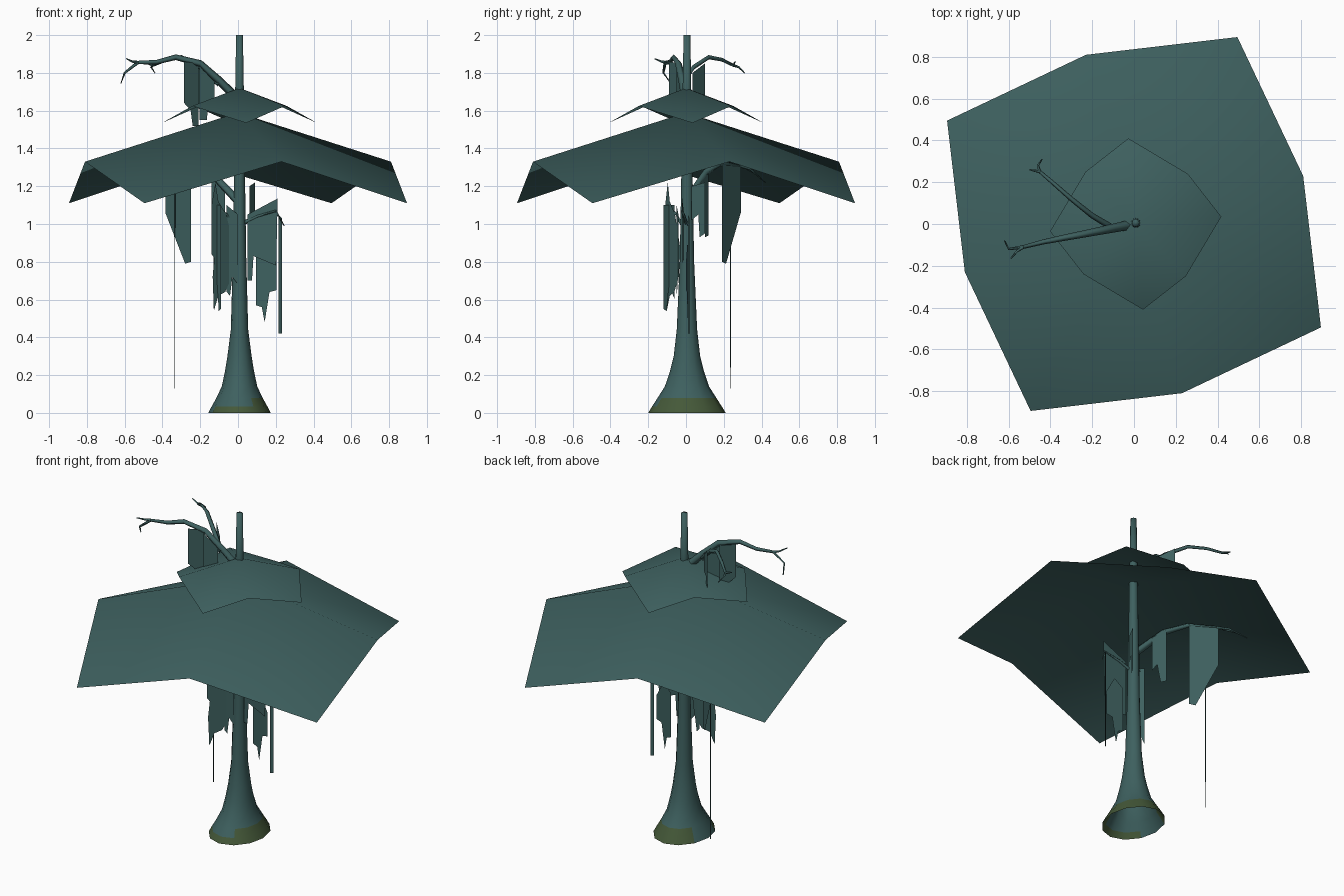
import bpy, bmesh, math
from mathutils import Vector

cube = bpy.data.objects.get("Cube")
if cube:
    bpy.data.objects.remove(cube)


def material(name, rgb):
    m = bpy.data.materials.new(name)
    m.use_nodes = True
    m.diffuse_color = (*rgb, 1)
    bsdf = m.node_tree.nodes["Principled BSDF"]
    bsdf.inputs["Base Color"].default_value = (*rgb, 1)
    bsdf.inputs["Roughness"].default_value = 0.9
    return m


TEAL = material("swamp teal", (0.048, 0.118, 0.115))
MOSS = material("moss green", (0.058, 0.098, 0.04))


def finish(name, bm, smooth=True, mats=(TEAL,)):
    me = bpy.data.meshes.new(name)
    for f in bm.faces:
        f.smooth = smooth
    bm.to_mesh(me)
    bm.free()
    for m in mats:
        me.materials.append(m)
    ob = bpy.data.objects.new(name, me)
    bpy.context.collection.objects.link(ob)
    return ob


def loft(bm, rings, cap_end=True):
    """Skin a list of rings that have equal numbers of points."""
    loops = [[bm.verts.new(p) for p in ring] for ring in rings]
    n = len(loops[0])
    for a, b in zip(loops, loops[1:]):
        for i in range(n):
            j = (i + 1) % n
            bm.faces.new((a[i], a[j], b[j], b[i]))
    if cap_end:
        bm.faces.new(loops[-1])


def branch(name, paths, sides=4):
    """Tapered tubes; each path is (start radius, end radius, points)."""
    bm = bmesh.new()
    for r0, r1, pts in paths:
        pts = [Vector(p) for p in pts]
        rings = []
        for k, p in enumerate(pts):
            d = (pts[min(k + 1, len(pts) - 1)] - pts[max(k - 1, 0)]).normalized()
            u = d.cross(Vector((0, 0, 1))).normalized()
            v = u.cross(d)
            r = r0 + (r1 - r0) * k / (len(pts) - 1)
            rings.append([p + r * (u * math.cos(t) - v * math.sin(t))
                          for t in (math.tau * i / sides for i in range(sides))])
        loft(bm, rings)
    bmesh.ops.recalc_face_normals(bm, faces=bm.faces)
    return finish(name, bm)


def hanging(name, a, b, outline):
    """Thin ragged sheet between ground points a and b; outline is (u, z)."""
    bm = bmesh.new()
    a, b = Vector(a), Vector(b)
    vs = []
    for u, z in outline:
        p = a.lerp(b, u)
        vs.append(bm.verts.new((p.x, p.y, z)))
    bm.faces.new(vs)
    bmesh.ops.triangulate(bm, faces=bm.faces)
    return finish(name, bm, False)


def canopy(name, apex, rim):
    """Draped sheet: a fan from the apex to alternating raised and drooping points."""
    bm = bmesh.new()
    top = bm.verts.new((0, 0, apex))
    vs = [bm.verts.new(p) for p in rim]
    for i, v in enumerate(vs):
        bm.faces.new((top, v, vs[(i + 1) % len(vs)]))
    return finish(name, bm)


# Flared hollow trunk, with moss on the foot
profile = [(0, .165, .205), (.035, .147, .184), (.08, .122, .155), (.14, .094, .117),
           (.22, .077, .09), (.3, .064, .07), (.44, .046, .054), (.8, .036, .038),
           (1.25, .029, .03), (1.7, .023, .023), (2, .018, .018)]
bm = bmesh.new()
loft(bm, [[(.008 + rx * math.cos(t), .005 + ry * math.sin(t), z)
           for t in (math.tau * i / 12 for i in range(12))] for z, rx, ry in profile])
for f in bm.faces:
    c = f.calc_center_median()
    if (c.z < .035 and c.x > -.12) or (c.z < .08 and (c.x > .05 or c.y > .1)):
        f.material_index = 1
finish("trunk", bm, True, (TEAL, MOSS))

# Lower and upper canopies: a corner and a raised midpoint repeated by quarter turns
def quarter_rim(corner, middle):
    rim = []
    for q in range(4):
        c, s = round(math.cos(q * math.pi / 2)), round(math.sin(q * math.pi / 2))
        rim += [(c * x - s * y, s * x + c * y, z) for x, y, z in (corner, middle)]
    return rim


canopy("lower_canopy", 1.59, quarter_rim((.895, -.495, 1.11), (.81, .23, 1.33)))
upper = canopy("upper_canopy", 1.72, quarter_rim((.41, .035, 1.535), (.25, .24, 1.625)))
upper.location.x = .008

# Forked branches near the top
branch("upper_front_branch", [
    (.024, .009, [(0, 0, 1.66), (-.1, -.02, 1.76), (-.2, -.04, 1.85), (-.33, -.065, 1.883),
                  (-.43, -.085, 1.857), (-.53, -.11, 1.855)]),
    (.009, .003, [(-.53, -.11, 1.855), (-.6, -.12, 1.8), (-.62, -.08, 1.745)]),
    (.009, .003, [(-.53, -.11, 1.855), (-.56, -.13, 1.86), (-.59, -.165, 1.875)])])
branch("upper_back_branch", [
    (.015, .008, [(-.1, -.02, 1.74), (-.2, .04, 1.83), (-.3, .12, 1.883),
                  (-.38, .19, 1.87), (-.45, .25, 1.84)]),
    (.008, .003, [(-.45, .25, 1.84), (-.46, .28, 1.83), (-.44, .31, 1.8)]),
    (.008, .003, [(-.45, .25, 1.84), (-.5, .26, 1.86)])])

# Branches beneath the canopy
branch("lower_branch", [
    (.024, .01, [(0, 0, 1.12), (-.14, .1, 1.27), (-.25, .18, 1.32), (-.38, .28, 1.31)]),
    (.009, .003, [(-.38, .28, 1.31), (-.44, .31, 1.3), (-.47, .36, 1.27)]),
    (.009, .003, [(-.38, .28, 1.31), (-.42, .34, 1.29), (-.49, .42, 1.22)])])
branch("left_twig", [(.012, .003, [(.02, 0, 1), (.1, -.01, 1.04), (.2, -.02, 1.07), (.245, .01, .99)])])
branch("right_twig", [(.012, .004, [(0, 0, .95), (-.06, -.05, 1.05), (-.135, -.1, 1.1)])])

# Ragged moss sheets on the upper branches
hanging("upper_moss_outer", (-.285, -.09), (-.21, -.035),
        [(0, 1.86), (1, 1.85), (1, 1.52), (.6, 1.52), (.5, 1.6), (0, 1.64)])
hanging("upper_moss_inner", (-.205, -.05), (-.125, -.02),
        [(0, 1.84), (.3, 1.81), (1, 1.77), (1, 1.66), (.6, 1.64), (.5, 1.55), (0, 1.55)])
hanging("upper_moss_back", (-.22, .1), (-.15, .035),
        [(0, 1.85), (1, 1.8), (1, 1.69), (.5, 1.68), (.4, 1.6), (0, 1.62)])

# Moss sheet and long thread on the lower branch
hanging("lower_moss", (-.25, .19), (-.385, .29),
        [(0, 1.32), (1, 1.31), (1, 1.06), (.65, 1.06), (.65, .93), (.38, .93), (.22, .79), (0, .8)])
hanging("inner_moss", (-.14, .12), (-.07, .075),
        [(0, 1.27), (1, 1.22), (1, 1), (.6, 1.05), (.4, .93), (0, .94)])
branch("long_thread", [(.003, .002, [(-.335, .235, 1.2), (-.335, .2351, .13)])], 3)

# Ragged moss around the trunk
hanging("right_moss", (-.14, -.11), (-.02, -.03),
        [(0, 1.1), (.17, 1.22), (.3, 1.12), (.65, 1.05), (.75, .9), (1, .87), (.9, .72),
         (.6, .64), (.3, .62), (.1, .54), (.05, .72), (.12, .82), (0, .84)])
hanging("right_moss_side", (-.13, -.06), (-.09, -.12),
        [(0, 1.1), (1, 1.1), (1, .55), (.7, .54), (.5, .68), (0, .6)])
hanging("trunk_moss", (-.06, -.05), (.0, -.04),
        [(0, 1.1), (1, 1.05), (1, .68), (.5, .72), (.3, .62), (0, .64)])
hanging("left_moss", (.05, -.01), (.21, -.02),
        [(0, 1.05), (.25, 1.06), (1, 1.135), (.95, .78), (.4, .82), (.3, .85), (.2, .83),
         (.15, .7), (0, .7)])
hanging("left_moss_tip", (.095, .015), (.205, 0),
        [(0, .85), (.5, .9), (1, .8), (1, .65), (.65, .64), (.42, .48), (.28, .56), (0, .57)])
hanging("left_strip", (.215, .01), (.232, .02), [(0, 1.05), (1, 1.03), (1, .42), (0, .42)])
hanging("left_strip_back", (.06, .03), (.09, .1),
        [(0, 1.2), (1, 1.22), (1, .95), (.6, .93), (.5, 1.05), (0, 1.02)])
